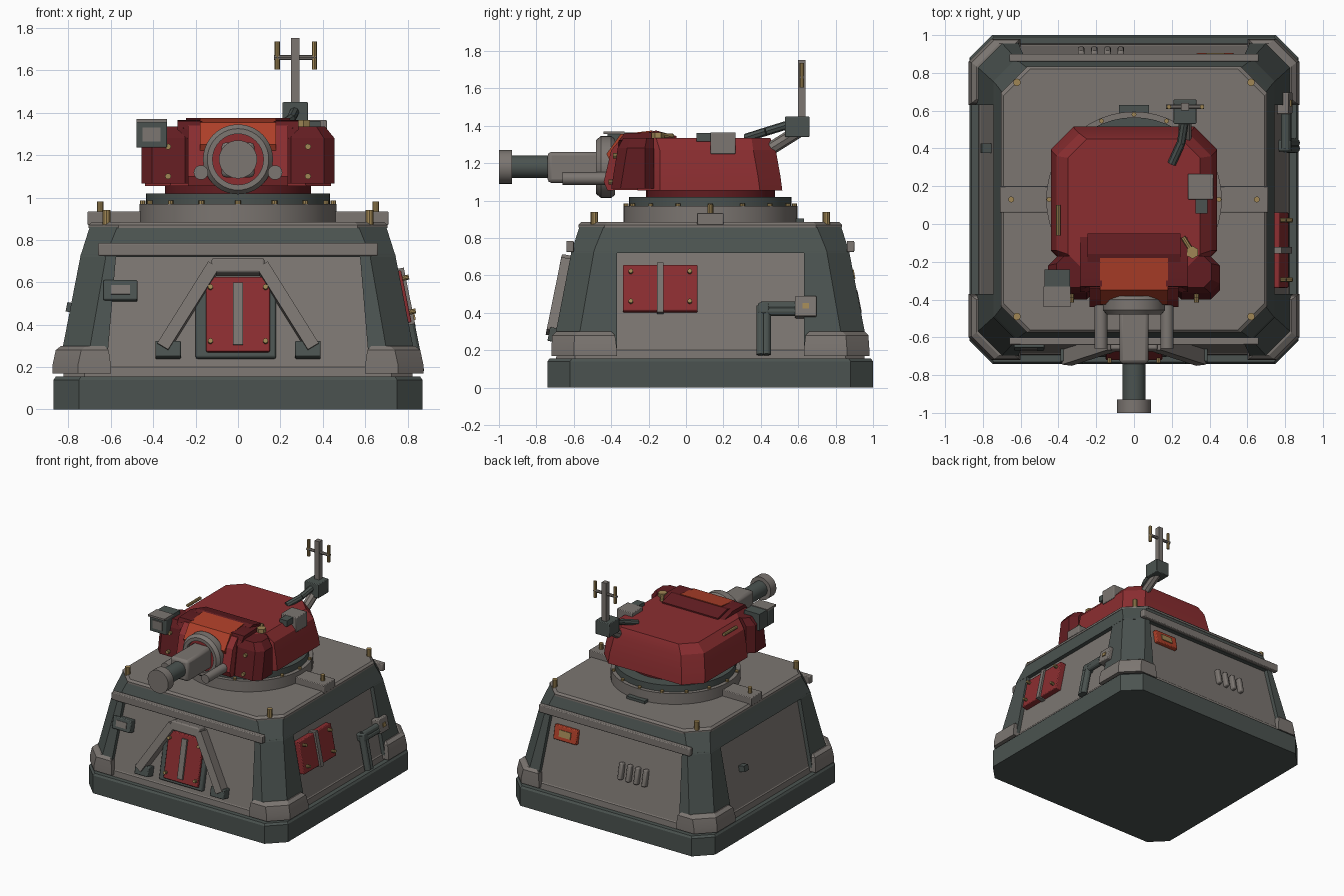
import bpy, bmesh
from math import sin, cos, pi, radians
from mathutils import Matrix, Vector

cube = bpy.data.objects.get("Cube")
if cube:
    bpy.data.objects.remove(cube, do_unlink=True)


def material(name, rgb):
    m = bpy.data.materials.new(name)
    m.use_nodes = True
    m.diffuse_color = (*rgb, 1)
    m.node_tree.nodes["Principled BSDF"].inputs["Base Color"].default_value = (*rgb, 1)
    return m


GREY = material("warm grey", (.20, .18, .165))
DARK = material("dark green grey", (.07, .086, .08))
RED = material("red", (.26, .027, .03))
MAROON = material("dark red", (.12, .012, .015))
ORANGE = material("orange red", (.42, .05, .022))
GOLD = material("brass", (.35, .24, .09))

CY = .13        # centre of the bunker in y
TILT = .2       # lean of the walls
parts = []


def finish(name, bm, mat, bevel=0):
    bmesh.ops.recalc_face_normals(bm, faces=bm.faces)
    me = bpy.data.meshes.new(name)
    bm.to_mesh(me)
    bm.free()
    me.materials.append(mat)
    ob = bpy.data.objects.new(name, me)
    bpy.context.collection.objects.link(ob)
    if bevel:
        mod = ob.modifiers.new("Bevel", "BEVEL")
        mod.width, mod.segments = bevel, 2
    parts.append(ob)
    return ob


def loft(name, rings, mat, closed=False, bevel=0):
    bm = bmesh.new()
    rows = [[bm.verts.new(p) for p in r] for r in rings]
    pairs = list(zip(rows, rows[1:])) + ([(rows[-1], rows[0])] if closed else [])
    for a, b in pairs:
        for i in range(len(a)):
            j = (i + 1) % len(a)
            bm.faces.new((a[i], a[j], b[j], b[i]))
    if not closed:
        bm.faces.new(rows[0])
        bm.faces.new(rows[-1])
    return finish(name, bm, mat, bevel)


def rect(x0, x1, y0, y1, c, z):
    """Rectangle with cut corners at height z."""
    return [(x0 + c, y0, z), (x1 - c, y0, z), (x1, y0 + c, z), (x1, y1 - c, z),
            (x1 - c, y1, z), (x0 + c, y1, z), (x0, y1 - c, z), (x0, y0 + c, z)]


def square(h, c, z):
    return rect(-h, h, CY - h, CY + h, c, z)


def slab(name, profile, half, mat):
    """Side profile of (y, z) points, extruded across x."""
    return loft(name, [[(x, y, z) for y, z in profile] for x in (-half, half)], mat)


def box(name, lo, hi, mat, bevel=0, matrix=Matrix()):
    lo, hi = Vector(lo), Vector(hi)
    bm = bmesh.new()
    bmesh.ops.create_cube(bm, size=1, matrix=matrix @ Matrix.Translation((lo + hi) / 2)
                          @ Matrix.Diagonal((*(hi - lo), 1)))
    return finish(name, bm, mat, bevel)


def rod(name, a, b, r, mat, seg=24, r2=None):
    a, b = Vector(a), Vector(b)
    rot = (b - a).to_track_quat("Z", "Y").to_matrix().to_4x4()
    bm = bmesh.new()
    bmesh.ops.create_cone(bm, cap_ends=True, segments=seg, radius1=r,
                          radius2=r if r2 is None else r2, depth=(b - a).length,
                          matrix=Matrix.Translation((a + b) / 2) @ rot)
    return finish(name, bm, mat)


def wall(side, u, z):
    """Frame on a leaning wall; local -y points outwards. Sides: 0 front, 1 +x, 2 back, 3 -x."""
    w = .815 - TILT * (z - .2)
    return (Matrix.Translation((0, CY, 0)) @ Matrix.Rotation(side * pi / 2, 4, "Z")
            @ Matrix.Translation((u, -w, z)) @ Matrix.Rotation(-TILT, 4, "X"))


def plate(name, side, u, z, width, height, out, mat, roll=0, bevel=0):
    m = wall(side, u, z) @ Matrix.Rotation(roll, 4, "Y")
    return box(name, (-width / 2, -out, -height / 2), (width / 2, .02, height / 2), mat, bevel, m)


def wall_bolt(side, u, z, out):
    m = wall(side, u, z)
    rod("wall_bolt", m @ Vector((0, 0, 0)), m @ Vector((0, -out, 0)), .012, GOLD, 10)


# Bunker base, walls, band and roof
loft("base_slab", [square(.87, .12, 0), square(.87, .12, .14), square(.86, .12, .155)], DARK)
loft("lower_skirt", [square(.825, .1, .15), square(.82, .1, .2), square(.805, .1, .215)], GREY)
loft("walls", [square(.815, .1, .2), square(.711, .1, .72)], GREY)
loft("upper_band", [square(.745, .12, .72), square(.735, .12, .75), square(.7, .13, .86)], DARK)
loft("roof_plate", [square(.705, .14, .855), square(.705, .14, .87), square(.69, .14, .885)], GREY)
for y in (CY - .75, CY + .75):
    box("band_rail", (-.66, y - .02, .725), (.66, y + .02, .785), GREY, .006)

# Corner posts with boots
for sx in (-1, 1):
    for sy in (-1, 1):
        def corner(ix, iy, ox, oy, c, z):
            pts = [(ix, iy), (ox, iy), (ox, oy - c), (ox - c, oy), (ix, oy)]
            return [(sx * x, CY + sy * y, z) for x, y in pts]
        loft("corner_post", [corner(.62, .5, .845, .845, .13, .2),
                             corner(.575, .5, .742, .742, .12, .73)], DARK)
        loft("post_boot", [corner(.6, .5, .875, .85, .12, .17), corner(.6, .5, .875, .85, .12, .21),
                           corner(.61, .51, .86, .845, .12, .28),
                           corner(.63, .53, .835, .825, .12, .3)], GREY)
        rod("roof_bolt", (sx * .62, CY + sy * .62, .87), (sx * .62, CY + sy * .62, .94), .02, GOLD, 10)
    box("roof_block", (sx * .58 - .13, .06, .87), (sx * .58 + .13, .2, .935), GREY, .005)
    rod("block_bolt", (sx * .65, CY, .92), (sx * .65, CY, .98), .016, GOLD, 10)
box("roof_clip", (-.08, .55, .87), (.08, .63, .905), DARK)

# Front hatch with its braces
plate("hatch_frame", 0, -.01, .42, .38, .37, .03, DARK, bevel=.01)
plate("hatch_door", 0, 0, .44, .3, .36, .05, RED, bevel=.006)
plate("hatch_bar", 0, 0, .44, .045, .3, .065, GREY)
plate("hatch_header", 0, 0, .665, .25, .07, .08, GREY, bevel=.01)
for s in (-1, 1):
    plate("hatch_brace", 0, s * .235, .475, .06, .46, .08, GREY, -s * .55)
    plate("brace_foot", 0, s * .33, .275, .12, .075, .065, DARK, bevel=.006)
    for z in (.31, .565):
        wall_bolt(0, s * .13, z, .075)

# Front junction box
plate("junction_box", 0, -.555, .555, .16, .095, .05, DARK, bevel=.006)
plate("junction_window", 0, -.555, .555, .09, .045, .055, GREY)

# Side access panel, pipe and valve box
plate("side_panel", 1, -.268, .525, .4, .25, .045, RED, bevel=.006)
plate("side_panel_bar", 1, -.268, .525, .035, .27, .06, GREY)
for u in (-.425, -.11):
    for z in (.45, .61):
        wall_bolt(1, u, z, .075)
for d in (0, .03):
    pipe = [wall(1, u, z) @ Vector((0, -.035, 0))
            for u, z in ((.27 + d, .17), (.27 + d, .43 - d), (.47, .43 - d))]
    for a, b in zip(pipe, pipe[1:]):
        rod("side_pipe", a, b, .024, DARK, 12)
plate("pipe_joint", 1, .285, .415, .06, .06, .06, DARK, bevel=.01)
plate("valve_box", 1, .51, .425, .115, .11, .06, GREY, bevel=.006)
plate("valve_cap", 1, .51, .425, .035, .03, .067, GOLD)

# Far side socket, rear panel and vents
plate("side_socket", 3, -.27, .475, .05, .045, .05, DARK)
plate("rear_panel", 2, -.43, .6, .2, .11, .03, ORANGE, bevel=.006)
plate("rear_panel_screen", 2, -.43, .6, .1, .05, .037, GOLD)
for i in range(4):
    plate("vent_slat", 2, .07 + i * .07, .455, .035, .13, .035, GREY, bevel=.01)

# Turret ring
rod("ring_base", (0, CY, .875), (0, CY, .97), .465, GREY, 48)
rod("ring_collar", (0, CY, .965), (0, CY, 1.02), .435, DARK, 48)
for i in range(16):
    a = i * pi / 8
    p = (.45 * cos(a), CY + .45 * sin(a))
    rod("ring_bolt", (*p, .955), (*p, .985), .013, GOLD, 8)
rod("turret_neck", (0, CY, 1.01), (0, CY, 1.07), .345, MAROON, 32)

# Turret shell, cheeks and mantlet
loft("turret_shell", [rect(-.44, .44, -.26, .515, .12, 1.055), rect(-.435, .435, -.26, .505, .12, 1.13),
                      rect(-.41, .41, -.26, .48, .12, 1.27), rect(-.35, .35, -.26, .45, .1, 1.335)], RED)
for s in (-1, 1):
    def cheek(a, b, y, z, c):
        return rect(min(s * a, s * b), max(s * a, s * b), y, -.17, c, z)
    loft("turret_cheek", [cheek(.2, .455, -.4, 1.065, .05), cheek(.2, .455, -.365, 1.28, .05),
                          cheek(.22, .41, -.335, 1.335, .04)], MAROON)
    for y, z in ((-.39, 1.1), (-.366, 1.24)):
        rod("cheek_bolt", (s * .33, y + .03, z), (s * .33, y - .025, z), .014, GOLD, 10)
    rod("recoil_rod", (s * .175, -.36, 1.118), (s * .175, -.66, 1.118), .034, GREY)
    loft("hood_side", [[(s * x, y, z) for y, z in ((-.05, 1.33), (-.3, 1.33), (-.36, 1.27 - k), (-.33, 1.36), (-.18, 1.365))]
                       for x, k in ((.17, .05), (.285, -.05))], MAROON)
slab("mantlet", [(-.1, 1.06), (-.42, 1.055), (-.44, 1.1), (-.4, 1.27), (-.34, 1.34), (-.1, 1.34)], .235, RED)
slab("mantlet_hood", [(-.18, 1.3), (-.4, 1.2), (-.425, 1.25), (-.35, 1.355), (-.18, 1.375)], .18, ORANGE)
slab("hood_ledge", [(-.05, 1.32), (-.2, 1.32), (-.2, 1.365), (-.16, 1.375), (-.05, 1.345)], .245, MAROON)

# Gun ring and barrel
prof = [(.12, -.38), (.15, -.38), (.165, -.4), (.165, -.455), (.145, -.48), (.12, -.48)]
GZ = 1.18
loft("gun_ring", [[(r * cos(i * pi / 20), y, GZ + r * sin(i * pi / 20)) for r, y in prof]
                  for i in range(40)], GREY, closed=True)
rod("gun_socket", (0, -.36, GZ), (0, -.45, GZ), .122, RED, 32)
box("barrel_sleeve", (-.078, -.74, 1.095), (.078, -.43, 1.26), GREY, .02)
rod("barrel", (0, -.72, GZ), (0, -.95, GZ), .06, DARK, 32)
rod("muzzle", (0, -.93, GZ), (0, -1, GZ), .09, GREY, 32)

# Sight box on the cheek
box("sight_box", (-.475, -.35, 1.235), (-.34, -.24, 1.365), DARK)
box("sight_hood", (-.48, -.44, 1.355), (-.335, -.33, 1.37), GREY)
box("sight_front", (-.48, -.42, 1.235), (-.335, -.34, 1.357), DARK, .005)
box("sight_lens", (-.45, -.427, 1.265), (-.365, -.41, 1.33), GREY)

# Roof periscope and fittings
box("periscope", (.285, .13, 1.25), (.42, .265, 1.365), GREY, .005)
box("periscope_eye", (.325, .055, 1.315), (.39, .14, 1.362), DARK)
rod("roof_latch", (.31, -.15, 1.33), (.31, -.15, 1.365), .034, GOLD, 6)
rod("latch_handle", (.26, -.07, 1.345), (.31, -.15, 1.35), .013, GOLD, 8)
rod("grab_handle", (-.4, -.06, 1.315), (-.4, .1, 1.315), .012, GOLD, 8)

# Antenna with its arm
arm = [(.2, .32, 1.335), (.25, .43, 1.37), (.27, .56, 1.41)]
for a, b in zip(arm, arm[1:]):
    rod("antenna_arm", a, b, .023, DARK, 8)
rod("antenna_strut", (.27, .44, 1.27), (.27, .6, 1.37), .035, GREY, 8)
box("antenna_base", (.21, .53, 1.34), (.33, .66, 1.45), DARK, .005)
box("antenna_mast", (.25, .6, 1.44), (.29, .64, 1.752), GREY)
rod("antenna_crossbar", (.17, .62, 1.66), (.37, .62, 1.66), .012, GREY, 8)
for x in (.185, .36):
    rod("antenna_tip", (x, .62, 1.605), (x, .62, 1.735), .012, GOLD, 8)

# Smooth only the rounded surfaces
bpy.ops.object.select_all(action="DESELECT")
for ob in parts:
    ob.select_set(True)
bpy.context.view_layer.objects.active = parts[0]
bpy.ops.object.shade_smooth_by_angle(angle=radians(18))
